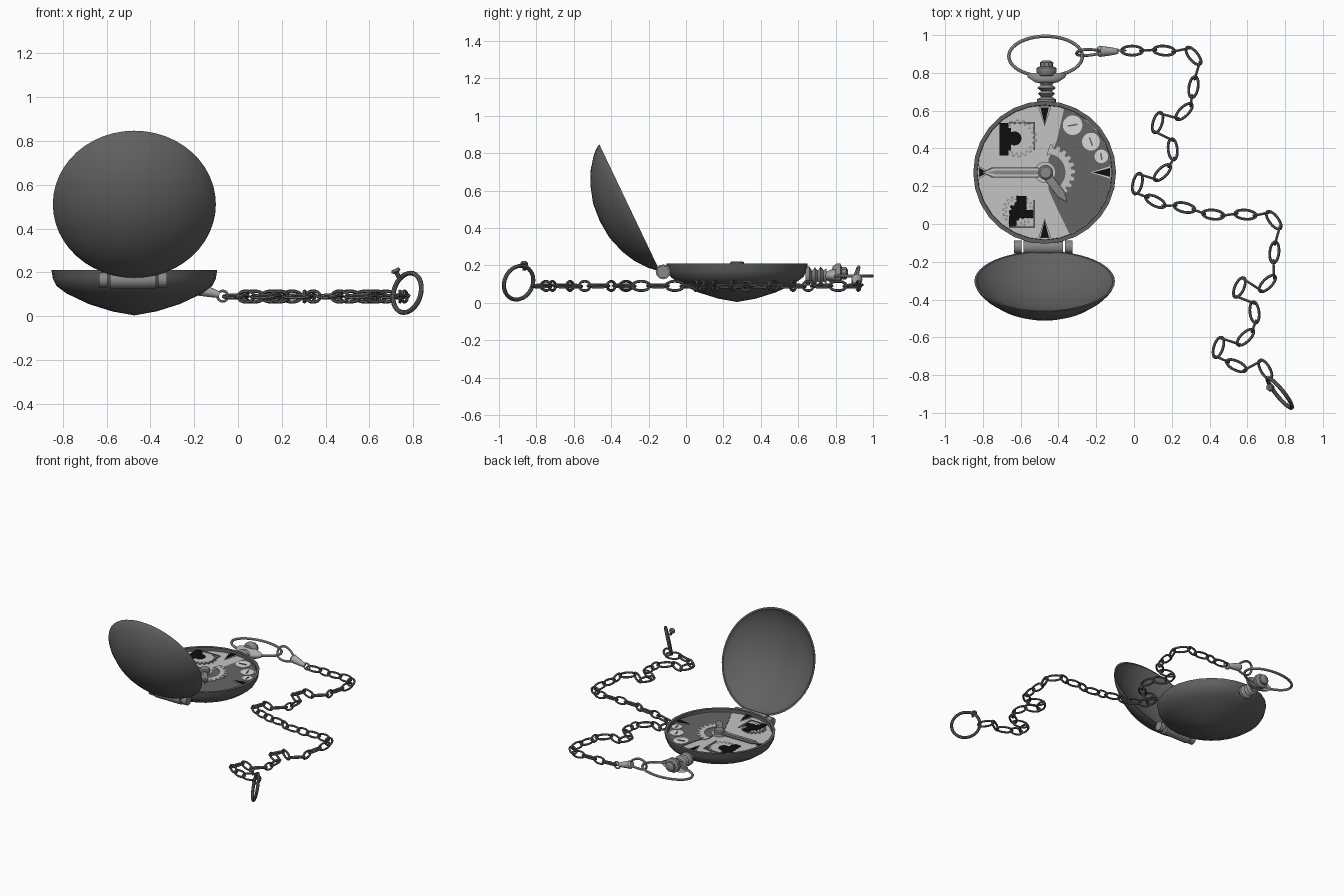
import bpy, bmesh
from math import sin, cos, pi, radians, atan2
from mathutils import Vector, Matrix

if "Cube" in bpy.data.objects:
    bpy.data.objects.remove(bpy.data.objects["Cube"])


def material(name, v):
    m = bpy.data.materials.new(name)
    m.use_nodes = True
    m.diffuse_color = (v, v, v, 1)
    b = next(n for n in m.node_tree.nodes if n.type == 'BSDF_PRINCIPLED')
    b.inputs["Base Color"].default_value = (v, v, v, 1)
    return m


CASE = material("dark case metal", .12)
CHAIN = material("chain metal", .13)
SILVER = material("silver", .42)
STEEL = material("steel grey", .25)
LIGHT = material("light dial", .55)
DARK = material("dark dial", .13)
BLACK = material("black", .004)
WHITE = material("subdial white", .7)
made = []


def finish(name, bm, mat, matrix=Matrix()):
    bmesh.ops.recalc_face_normals(bm, faces=bm.faces)
    me = bpy.data.meshes.new(name)
    bm.to_mesh(me)
    bm.free()
    me.materials.append(mat)
    ob = bpy.data.objects.new(name, me)
    ob.matrix_world = matrix
    bpy.context.collection.objects.link(ob)
    made.append(ob)
    return ob


def lathe(name, profile, mat, matrix=Matrix(), sides=32):
    """Spin (radius, height) pairs about the local z axis."""
    bm = bmesh.new()
    vs = [bm.verts.new((r, 0, z)) for r, z in profile]
    edges = [bm.edges.new(p) for p in zip(vs, vs[1:])]
    bmesh.ops.spin(bm, geom=vs + edges, axis=(0, 0, 1), cent=(0, 0, 0),
                   angle=2 * pi, steps=sides, use_duplicate=False)
    bmesh.ops.remove_doubles(bm, verts=bm.verts, dist=.0005)
    return finish(name, bm, mat, matrix)


def tube(name, points, radius, mat, minor=8):
    """Closed wire loop swept along points."""
    bm = bmesh.new()
    n = len(points)
    pts = [Vector(p) for p in points]
    normal = sum((a.cross(b) for a, b in zip(pts, pts[1:] + pts[:1])), Vector()).normalized()
    rings = []
    for i, p in enumerate(pts):
        out = (pts[(i + 1) % n] - pts[i - 1]).normalized().cross(normal)
        rings.append([bm.verts.new(p + radius * (out * cos(t) + normal * sin(t)))
                      for t in (2 * pi * k / minor for k in range(minor))])
    for i in range(n):
        a, b = rings[i], rings[(i + 1) % n]
        for k in range(minor):
            j = (k + 1) % minor
            bm.faces.new((a[k], b[k], b[j], a[j]))
    return finish(name, bm, mat)


def oval(a, b, taper=0, n=28):
    return [(a * cos(t), b * sin(t) * (1 - taper * cos(t)), 0)
            for t in (2 * pi * i / n for i in range(n))]


DIAL_Z = .185
CENTRE = Vector((-.473, .273, 0))


def plate(name, outline, mat, level=0, turn=0, at=(0, 0), thick=.004):
    """Thin flat piece lying on the dial."""
    bm = bmesh.new()
    f = bm.faces.new([bm.verts.new((x, y, 0)) for x, y in outline])
    top = bmesh.ops.extrude_face_region(bm, geom=[f])["geom"]
    bmesh.ops.translate(bm, vec=(0, 0, thick), verts=[v for v in top if isinstance(v, bmesh.types.BMVert)])
    place = CENTRE + Vector((at[0], at[1], DIAL_Z + level * .004))
    return finish(name, bm, mat, Matrix.Translation(place) @ Matrix.Rotation(radians(turn), 4, 'Z'))


def arc(r, a0, a1, n=24):
    return [(r * cos(radians(a0 + (a1 - a0) * i / n)), r * sin(radians(a0 + (a1 - a0) * i / n)))
            for i in range(n + 1)]


def rect(x0, y0, x1, y1):
    return [(x0, y0), (x1, y0), (x1, y1), (x0, y1)]


def gear(r, depth, teeth, a0=0, a1=360):
    pts, step = [], (a1 - a0) / teeth
    for i in range(teeth):
        for f, rr in ((0, r - depth), (.3, r - depth), (.45, r), (.85, r)):
            t = radians(a0 + (i + f) * step)
            pts.append((rr * cos(t), rr * sin(t)))
    return pts


# Case bowl and opened lid
lathe("case_bowl", [(0, .004), (.1, .022), (.206, .055), (.31, .104), (.355, .138), (.372, .172),
                    (.378, .21), (.357, .21), (.355, .18), (0, .18)], CASE, Matrix.Translation(CENTRE), 28)
lid_pose = Matrix.Translation((-.473, -.303, .511)) @ Matrix.Rotation(radians(115.5), 4, 'X')
lathe("lid", [(0, .175), (.1, .167), (.2, .136), (.27, .1), (.335, .05), (.362, .02), (.372, 0),
              (.36, 0), (.345, .02), (.25, .075), (.12, .12), (0, .135)], CASE, lid_pose, 48)

# Hinge barrels and leaf
for nm, x, w, r in (("hinge_left", -.345, .04, .034), ("hinge_middle", -.48, .21, .04),
                    ("hinge_right", -.615, .04, .034)):
    lathe(nm, [(0, -w / 2), (r, -w / 2), (r, w / 2), (0, w / 2)], STEEL,
          Matrix.Translation((x, -.122, .165)) @ Matrix.Rotation(pi / 2, 4, 'Y'), 12)

# Stem, crescent bow mount and winding crown, turned about y
stem = Matrix.Translation((-.463, .64, .143)) @ Matrix.Rotation(-pi / 2, 4, 'X')
lathe("stem", [(0, 0), (.05, 0), (.05, .02), (.028, .033), (.046, .05), (.028, .064),
               (.05, .08), (.03, .096), (.04, .11), (0, .115)], STEEL, stem, 16)
lathe("bow_mount", [(0, .1), (.06, .11), (.098, .135), (.108, .16), (.06, .15), (0, .15)], SILVER,
      stem @ Matrix.Diagonal((1, .36, 1, 1)), 24)
lathe("crown", [(0, .14), (.04, .145), (.054, .165), (.054, .185), (.034, .195),
                (.036, .215), (.02, .225), (0, .225)], STEEL,
      stem @ Matrix.Translation((0, -.015, 0)), 10)

# Bow ring
bow = tube("bow_ring", oval(.195, .106, n=40), .009, SILVER)
bow.location = (-.468, .888, .143)

# Clasp: wire loop through the bow, cone and small eye
clasp = tube("clasp_loop", oval(.07, .045, -.4), .008, SILVER)
clasp.matrix_world = (Matrix.Translation((-.235, .908, .14)) @ Matrix.Rotation(radians(15), 4, 'Y')
                      @ Matrix.Rotation(radians(70), 4, 'X') @ Matrix.Rotation(pi, 4, 'Z'))
lathe("clasp_cone", [(0, 0), (.014, 0), (.02, .03), (.03, .1), (.022, .112), (0, .112)], SILVER,
      Matrix.Translation((-.085, .914, .098)) @ Matrix.Rotation(radians(-75), 4, 'Y'), 12)
eye = tube("clasp_eye", oval(.024, .024, n=16), .006, SILVER)
eye.matrix_world = Matrix.Translation((-.07, .918, .092)) @ Matrix.Rotation(pi / 2, 4, 'X')

# Chain: flat links on a winding path, joined by upright links
path = [Vector((x, y, .09)) for x, y in (
    (-.01, .918), (.16, .918), (.315, .89), (.315, .725), (.265, .595), (.125, .537), (.205, .395),
    (.15, .272), (.018, .214), (.113, .12), (.267, .087), (.42, .05), (.59, .05), (.74, .02),
    (.743, -.15), (.706, -.315), (.558, -.336), (.638, -.468), (.59, -.6), (.447, -.653),
    (.542, -.75), (.695, -.77))]
link = tube("chain_link", oval(.057, .025, n=20), .0075, CHAIN, 6)


def place_link(name, centre, along, upright, stretch=1):
    ob = bpy.data.objects.new(name, link.data)
    bpy.context.collection.objects.link(ob)
    made.append(ob)
    ob.matrix_world = (Matrix.Translation(centre) @ Matrix.Rotation(atan2(along.y, along.x), 4, 'Z')
                       @ Matrix.Rotation(pi / 2 if upright else radians(15), 4, 'X')
                       @ Matrix.Diagonal((stretch, 1, 1, 1)))


ends = [Vector((-.07, .918, .09))]
for i, p in enumerate(path):
    d = (path[min(i + 1, len(path) - 1)] - path[max(i - 1, 0)]).normalized()
    if i == len(path) - 1:
        d = Vector((.5, -.87, 0))
    place_link("flat_link", p, d, False)
    start = p - d * .05
    gap = start - ends[-1]
    if i:
        place_link("upright_link", (start + ends[-1]) / 2, gap, True, (gap.length + .016) / .114)
    ends.append(p + d * .05)
made.remove(link)
bpy.data.objects.remove(link)

# End ring and its latch
ring = tube("end_ring", oval(.1, .092, n=32), .011, CHAIN)
ring.matrix_world = (Matrix.Translation((.772, -.895, .107)) @ Matrix.Rotation(radians(-51), 4, 'Z')
                     @ Matrix.Rotation(radians(78), 4, 'X'))
lathe("end_ring_latch", [(0, 0), (.01, 0), (.01, .025), (.022, .032), (.018, .045), (0, .045)], CHAIN,
      Matrix.Translation((.735, -.865, .175)) @ Matrix.Rotation(radians(-25), 4, 'Y'), 10)

# Dial base and dark side
lathe("dial", [(0, .18), (.356, .18), (.356, DIAL_Z), (0, DIAL_Z)], LIGHT, Matrix.Translation(CENTRE), 28)
plate("dark_dial_side", arc(.352, 73, -68) + [(.07, -.2), (.02, -.09), (.02, .07), (.065, .17)], DARK)

# Centre gear, its dark core and hub
plate("centre_gear", gear(.15, .02, 9, -55, 85) + [(0, .09)] + arc(.1, 80, -50), LIGHT, 1, at=(.01, 0))
plate("gear_core", arc(.055, 0, 350), LIGHT, 1)

# Subdials with small hands
for x, y, r, t in ((.148, .25, .052, 10), (.245, .163, .047, -70), (.3, .085, .036, 100)):
    plate("subdial", arc(r, 0, 345), WHITE, 1, at=(x, y))
    plate("subdial_hand", rect(-r * .5, -.004, r * .5, .004), DARK, 2, t, (x, y))

# Quarter markers: black wedges on light backings
for turn in (0, 90, 180, 270):
    tip = .3 if turn == 180 else .255
    plate("marker_backing", [(tip - .012, 0), (.348, -.034), (.348, .034)], LIGHT, 1, turn)
    plate("marker", [(tip, 0), (.345, -.023), (.345, .023)], BLACK, 2, turn)

# Upper and lower openings with gears behind thin frames
for nm, y, r in (("upper", .18, .1), ("lower", -.205, .085)):
    plate(nm + "_gear_edge", gear(r, .018, 18), STEEL, 0, at=(-.14, y))
    plate(nm + "_gear", gear(r - .007, .018, 18), LIGHT, 1, at=(-.14, y))
    for x0, y0, x1, y1 in ((-.19, .08, -.05, .088), (-.06, -.06, -.05, .088)):
        s = 1 if nm == "upper" else -1
        plate(nm + "_frame", rect(x0, y + s * y0, x1, y + s * y1), STEEL, 2)
plate("upper_bar", rect(-.24, .09, -.192, .262), BLACK, 2)
plate("upper_bar_step", rect(-.2, .115, -.178, .235), BLACK, 2)
plate("upper_wheel", arc(.037, 0, 345), BLACK, 2, at=(-.16, .18))
plate("lower_wheel", gear(.05, .012, 9), BLACK, 2, at=(-.14, -.205))
plate("lower_bar", rect(-.185, -.24, -.06, -.2), BLACK, 2)
plate("lower_block", rect(-.15, -.2, -.095, -.125), BLACK, 2)
plate("lower_side", rect(-.19, -.29, -.15, -.23), BLACK, 2)

# Hands: grey edge, light face, dark slot
for nm, length, w, turn, face in (("long_hand", .33, .027, 180, LIGHT), ("short_hand", .2, .024, -53, STEEL)):
    for part, k, mat, lvl in (("edge", 0, DARK, 3), ("face", .006, face, 4), ("slot", .016, STEEL, 5)):
        a, b = w - k, length - k * 1.5
        plate(nm + "_" + part, [(.03, -a), (b - .05, -a), (b, 0), (b - .05, a), (.03, a)], mat, lvl, turn)
lathe("hub", [(0, 0), (.038, 0), (.038, .03), (.03, .036), (0, .036)], STEEL,
      Matrix.Translation(CENTRE + Vector((.005, 0, DIAL_Z))), 16)

bpy.ops.object.select_all(action='DESELECT')
for ob in made:
    ob.select_set(True)
bpy.context.view_layer.objects.active = made[0]
bpy.ops.object.shade_smooth_by_angle(angle=radians(35))
